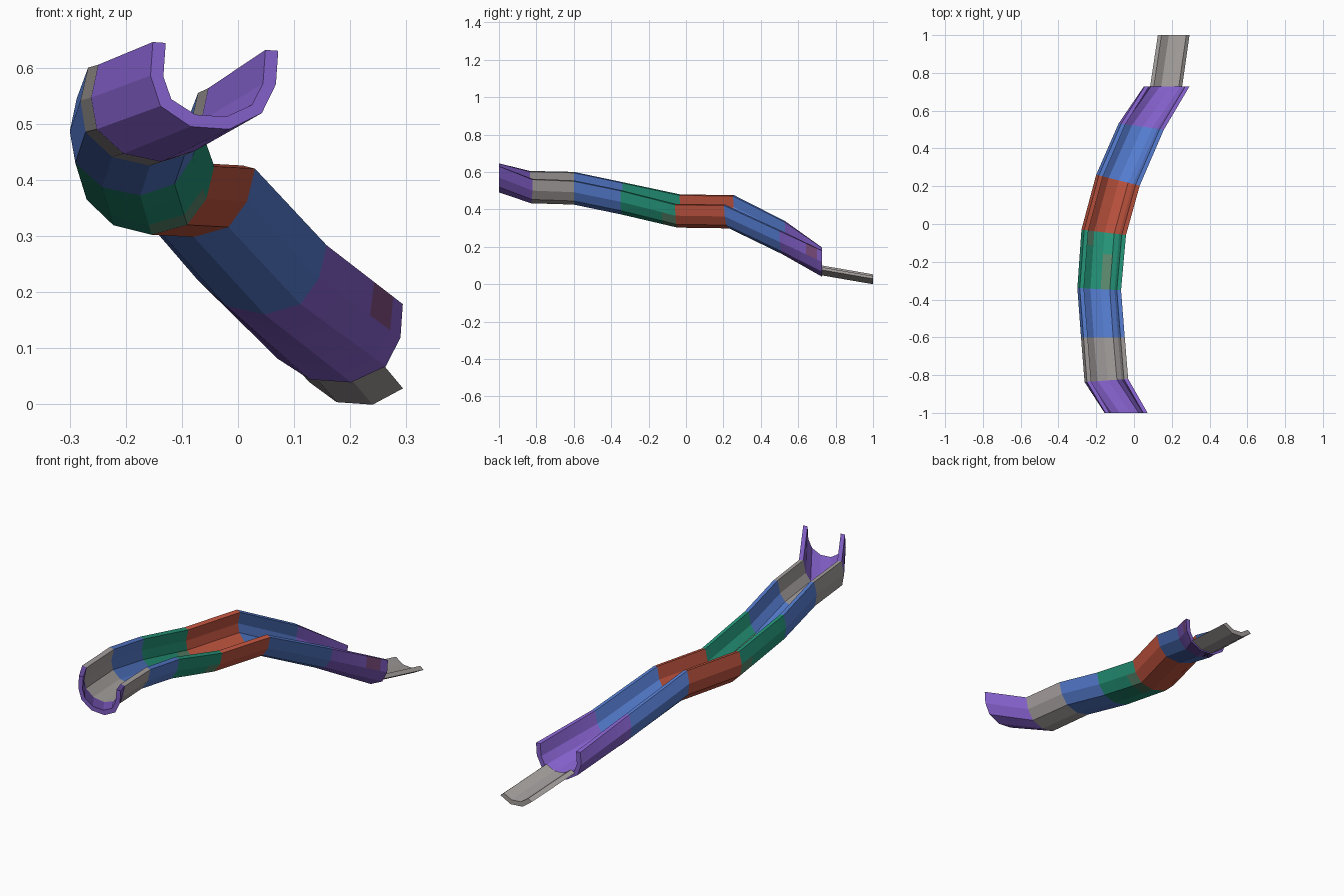
import bpy, bmesh, math
from mathutils import Vector

if "Cube" in bpy.data.objects:
    bpy.data.objects.remove(bpy.data.objects["Cube"])

# Flat colours (linear)
def mat(name, c):
    m = bpy.data.materials.new(name)
    m.diffuse_color = (*c, 1)
    m.use_nodes = True
    m.node_tree.nodes["Principled BSDF"].inputs["Base Color"].default_value = m.diffuse_color
    return m

M = {
    "purple": mat("purple plastic", (0.225, 0.115, 0.58)),
    "grey": mat("warm grey plastic", (0.37, 0.345, 0.335)),
    "blue": mat("blue plastic", (0.09, 0.20, 0.62)),
    "green": mat("green plastic", (0.018, 0.30, 0.19)),
    "red": mat("red plastic", (0.53, 0.09, 0.05)),
    "olive": mat("worn olive", (0.10, 0.24, 0.15)),
    "plum": mat("worn plum", (0.22, 0.08, 0.22)),
}

WALL, DEPTH, THICK = 0.06, 0.09, 0.023

# Cross-section of the trough: outer points left to right, then inner points back
def profile(half, shallow=False):
    angles = [36 * i for i in range(1, 5)] if shallow else [36 * i for i in range(6)]
    def arc(t):
        return [(-(half - t) * math.cos(math.radians(a)),
                 -WALL - (DEPTH - t) * math.sin(math.radians(a))) for a in angles]
    outer, inner = arc(0), arc(THICK)
    if not shallow:
        outer = [(-half, 0)] + outer + [(half, 0)]
        inner = [(THICK - half, 0)] + inner + [(half - THICK, 0)]
    return outer + inner[::-1]

# Place a cross-section at a station: rim centre, half width, yaw and bank
def ring(st, shallow=False):
    x, y, z, half, yaw, bank = st
    yaw, bank = math.radians(yaw), math.radians(bank)
    pts = []
    for u, w in profile(half, shallow):
        side = u * math.cos(bank) + w * math.sin(bank)
        up = -u * math.sin(bank) + w * math.cos(bank)
        pts.append(Vector((x + side * math.cos(yaw), y + side * math.sin(yaw), z + up)))
    return pts

# One trough section; patch(face_index, t) may return True for the worn colour
def section(name, a, b, colour, shallow=False, worn=None, patch=None, caps=(False, False)):
    bm = bmesh.new()
    r0, r1 = ring(a, shallow), ring(b, shallow)
    steps = 8 if patch else 1
    rows = [[bm.verts.new(p.lerp(q, i / steps)) for p, q in zip(r0, r1)]
            for i in range(steps + 1)]
    n = len(r0)
    for i in range(steps):
        for j in range(n):
            k = (j + 1) % n
            f = bm.faces.new((rows[i][j], rows[i][k], rows[i + 1][k], rows[i + 1][j]))
            if patch and patch(j, (i + 0.5) / steps):
                f.material_index = 1
    # end faces as quads between outer and inner walls
    for cap, row in zip(caps, (rows[0], rows[-1])):
        if cap:
            for j in range(n // 2 - 1):
                bm.faces.new((row[j], row[j + 1], row[n - 2 - j], row[n - 1 - j]))
    bmesh.ops.recalc_face_normals(bm, faces=bm.faces)
    me = bpy.data.meshes.new(name)
    bm.to_mesh(me)
    bm.free()
    me.materials.append(M[colour])
    if worn:
        me.materials.append(M[worn])
    ob = bpy.data.objects.new(name, me)
    bpy.context.collection.objects.link(ob)

# Stations along the slide, top to bottom
S = [
    (-0.040, -1.000, 0.638, 0.112, 0, 4),
    (-0.140, -0.828, 0.582, 0.112, 4, 12),
    (-0.158, -0.600, 0.575, 0.112, 0, 13),
    (-0.178, -0.345, 0.522, 0.112, -3, 12),
    (-0.153, -0.045, 0.452, 0.115, -7, 14),
    (-0.078, 0.230, 0.448, 0.115, -14, 14),
    (0.045, 0.515, 0.310, 0.117, -8, 13),
    (0.175, 0.728, 0.187, 0.119, 0, 4),
]

# Worn patches (faces 0-6 outer left to right, 8-14 inner right to left)
def green_patch(j, t):
    if j == 12:
        return t > 0.7
    if j == 10:
        return t < 0.6
    return j in (1, 4, 5) and t > 0.75

def purple_patch(j, t):
    return j == 6 and 0.6 < t < 0.9

colours = ["purple", "grey", "blue", "green", "red", "blue", "purple"]
for i, c in enumerate(colours):
    worn, patch = {3: ("olive", green_patch), 6: ("plum", purple_patch)}.get(i, (None, None))
    section(f"slide_section_{i + 1}", S[i], S[i + 1], c, worn=worn, patch=patch,
            caps=(i == 0, i == len(colours) - 1))

# Shallow run-out at the foot
section("run_out", (0.178, 0.728, 0.194, 0.105, 0, 4), (0.218, 1.0, 0.147, 0.104, 0, 4),
        "grey", shallow=True, caps=(True, True))
